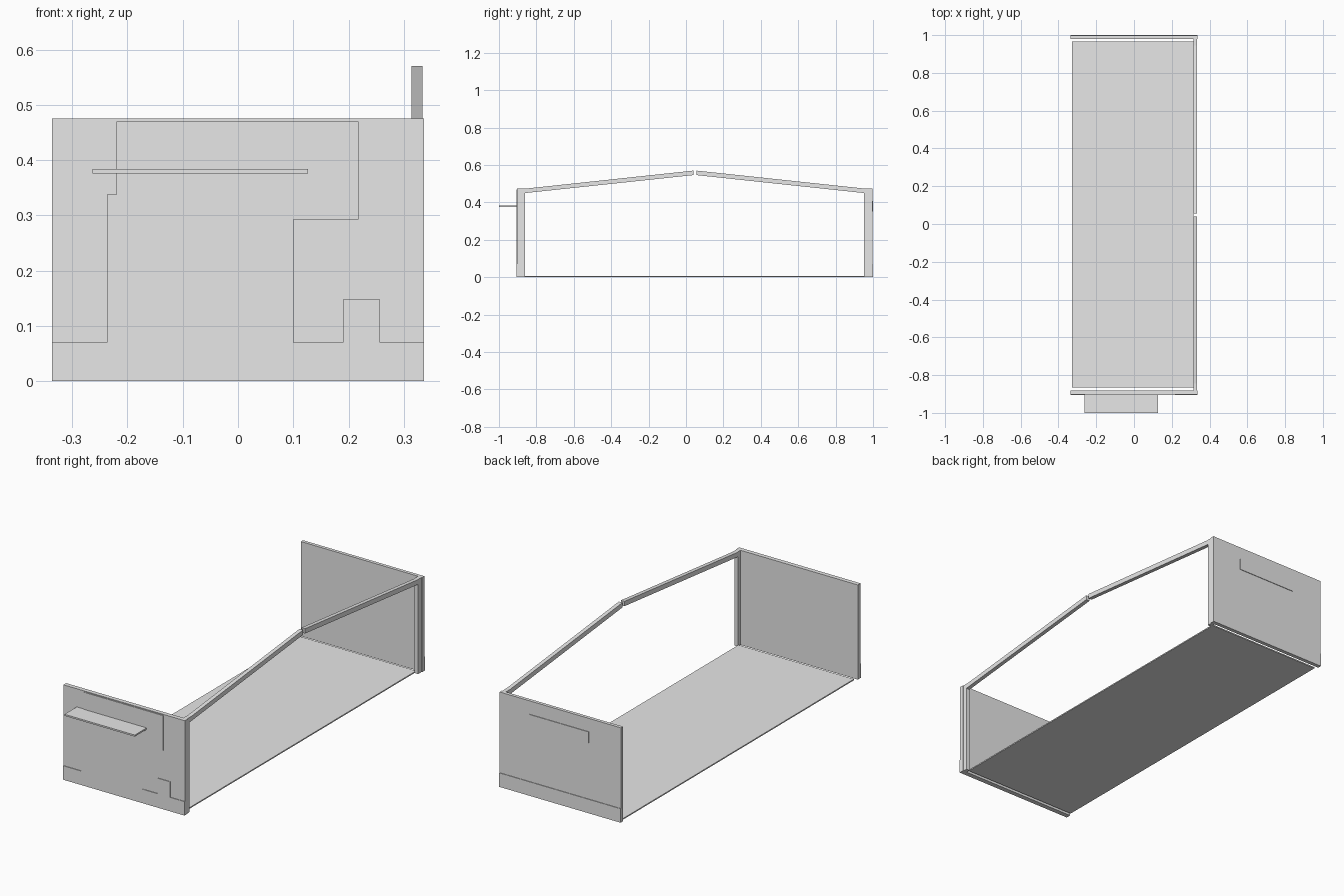
import bpy, bmesh
from mathutils import Vector

cube = bpy.data.objects.get("Cube")
if cube:
    bpy.data.objects.remove(cube, do_unlink=True)

# One light grey for the whole shell
grey = bpy.data.materials.new("light grey")
grey.use_nodes = True
colour = (0.8, 0.8, 0.8, 1)
grey.diffuse_color = colour
grey.node_tree.nodes["Principled BSDF"].inputs["Base Color"].default_value = colour


def prism(name, outline, axis, start, end):
    """Extrude a flat outline along x or y."""
    bm = bmesh.new()
    place = (lambda a, b: (start, a, b)) if axis == "x" else (lambda a, b: (a, start, b))
    face = bm.faces.new([bm.verts.new(place(a, b)) for a, b in outline])
    out = bmesh.ops.extrude_face_region(bm, geom=[face])
    shift = Vector((end - start, 0, 0)) if axis == "x" else Vector((0, end - start, 0))
    bmesh.ops.translate(bm, vec=shift,
                        verts=[g for g in out["geom"] if isinstance(g, bmesh.types.BMVert)])
    bmesh.ops.recalc_face_normals(bm, faces=bm.faces)
    mesh = bpy.data.meshes.new(name)
    bm.to_mesh(mesh)
    bm.free()
    mesh.materials.append(grey)
    obj = bpy.data.objects.new(name, mesh)
    bpy.context.collection.objects.link(obj)
    return obj


def box(name, x0, x1, y0, y1, z0, z1):
    return prism(name, [(x0, z0), (x1, z0), (x1, z1), (x0, z1)], "y", y0, y1)


W, H = 0.337, 0.475   # half width and wall height

# Floor and end walls
box("floor", -0.327, 0.314, -0.865, 0.965, 0, 0.006)
box("front_wall", -W, W, -0.903, -0.881, 0, H)
box("back_wall", -W, W, 0.98, 0.997, 0, H)

# Raised front cladding: plinth, entrance, sign board and low box
cladding = [(-W, 0), (W, 0), (W, 0.07), (0.257, 0.07), (0.257, 0.148),
            (0.19, 0.148), (0.19, 0.07), (0.10, 0.07), (0.10, 0.293),
            (0.218, 0.293), (0.218, 0.47), (-0.22, 0.47), (-0.22, 0.338),
            (-0.237, 0.338), (-0.237, 0.07), (-W, 0.07)]
prism("front_cladding", cladding, "y", -0.906, -0.903)

# Canopy over the entrance
box("canopy", -0.263, 0.127, -1, -0.903, 0.376, 0.384)

# Back plinth and sign board
box("back_plinth", -W, W, 0.997, 1, 0, 0.07)
box("back_sign_board", -0.16, 0.17, 0.997, 1, 0.352, 0.408)

# Side frames: a post with a sloping rail that rises to the middle
for name, outer, inner, knee, tip in (("front", -0.881, -0.86, -0.845, 0.04),
                                      ("back", 0.98, 0.952, 0.945, 0.055)):
    profile = [(outer, 0), (outer, H), (knee, H), (tip, 0.57),
               (tip, 0.546), (inner, 0.45), (inner, 0)]
    prism(name + "_side_frame", profile, "x", 0.314, 0.334)
